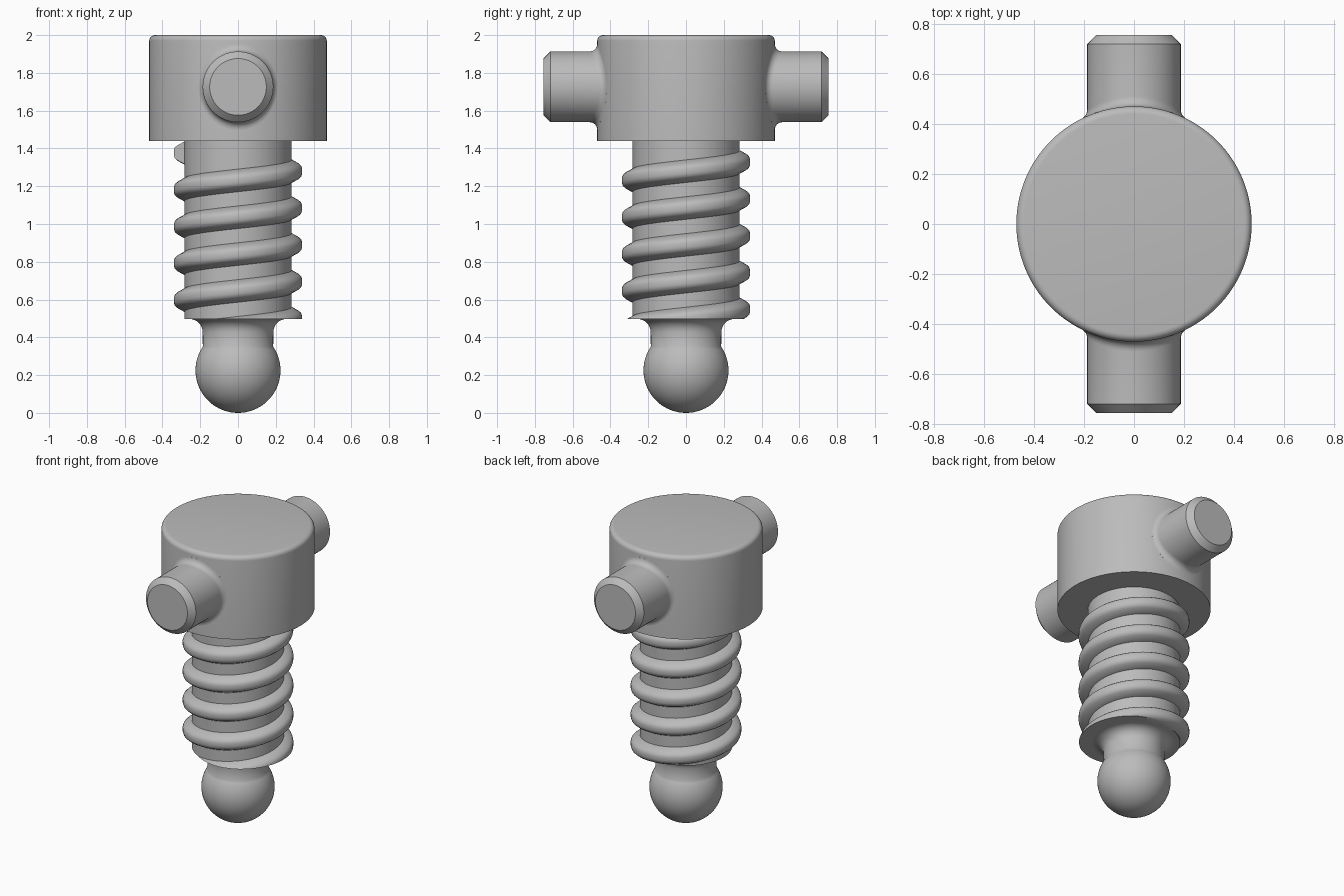
import bpy, bmesh
from math import sin, cos, pi, sqrt, radians
from mathutils import Vector

if "Cube" in bpy.data.objects:
    bpy.data.objects.remove(bpy.data.objects["Cube"], do_unlink=True)

GREY = (0.5, 0.5, 0.5, 1)
grey = bpy.data.materials.new("plain grey")
grey.use_nodes = True
grey.diffuse_color = GREY
grey.node_tree.nodes["Principled BSDF"].inputs["Base Color"].default_value = GREY

HEAD_R, CORE_R, ARM_R, BALL_R = 0.47, 0.283, 0.187, 0.225
ARM_Z, FILLET = 1.726, 0.04
HEAD_Z, CORE_Z = 1.44, 0.497


def finish(name, bm):
    bmesh.ops.recalc_face_normals(bm, faces=bm.faces)
    mesh = bpy.data.meshes.new(name)
    bm.to_mesh(mesh)
    bm.free()
    mesh.materials.append(grey)
    obj = bpy.data.objects.new(name, mesh)
    bpy.context.collection.objects.link(obj)
    bpy.ops.object.select_all(action='DESELECT')
    obj.select_set(True)
    bpy.context.view_layer.objects.active = obj
    bpy.ops.object.shade_smooth_by_angle(angle=radians(38))
    return obj


def loft(rings):
    """Skin a list of closed rings and cap both ends."""
    bm = bmesh.new()
    loops = [[bm.verts.new(p) for p in ring] for ring in rings]
    n = len(loops[0])
    for a, b in zip(loops, loops[1:]):
        for i in range(n):
            j = (i + 1) % n
            bm.faces.new((a[i], a[j], b[j], b[i]))
    bm.faces.new(loops[0])
    bm.faces.new(loops[-1])
    return bm


def revolve(name, profile, sides=96):
    """Turn a (radius, height) profile around the z axis."""
    turns = [2 * pi * i / sides for i in range(sides)]
    return finish(name, loft([[(r * cos(t), r * sin(t), z) for t in turns]
                              for r, z in profile]))


def arc(cr, cz, radius, start, end, steps):
    angles = [radians(start + (end - start) * i / steps) for i in range(steps + 1)]
    return [(cr + radius * cos(a), cz + radius * sin(a)) for a in angles]


# Head: drum with a rounded top rim
rim = 0.03
revolve("head", [(HEAD_R, HEAD_Z)] + arc(HEAD_R - rim, 2 - rim, rim, 0, 90, 6), 128)

# Shaft: ball tip, neck with a cove, straight core
cove = 0.07
revolve("shaft_and_ball",
        arc(0, BALL_R, BALL_R, -89, 34, 28)
        + arc(ARM_R + cove, CORE_Z - cove, cove, 180, 90, 8)
        + [(CORE_R, CORE_Z), (CORE_R, HEAD_Z + 0.02)])

# Thread: right-handed ridge, trimmed flush with the bottom of the core
PITCH, END_Z, STEPS = 0.195, 1.377, 72
section = [(0.25, -0.06), (0.283, -0.06), (0.323, -0.038), (0.335, -0.027),
           (0.34, -0.012), (0.34, 0.012), (0.335, 0.027), (0.323, 0.038),
           (0.283, 0.06), (0.25, 0.06)]
rings = []
for i in range(int(5.2 * STEPS) + 1):
    t = pi - 2 * pi * i / STEPS
    z = END_Z - PITCH * i / STEPS
    rings.append([(r * cos(t), r * sin(t), z + dz) for r, dz in section])
bm = loft(rings)
cut = bmesh.ops.bisect_plane(bm, geom=bm.verts[:] + bm.edges[:] + bm.faces[:],
                             plane_co=(0, 0, CORE_Z), plane_no=(0, 0, 1),
                             clear_inner=True)
edges = [e for e in cut["geom_cut"] if isinstance(e, bmesh.types.BMEdge)]
bmesh.ops.triangle_fill(bm, edges=edges, use_beauty=True)
finish("thread", bm)


# Arms: chamfered pegs blended into the drum by a rolling-ball fillet
def arm(name, side):
    sides, steps = 72, 7
    turns = [2 * pi * i / sides for i in range(sides)]

    def circle(r, y):
        return [(r * cos(a), side * y, ARM_Z + r * sin(a)) for a in turns]

    rings = [circle(0.15, 0.755), circle(ARM_R, 0.718)]
    for k in range(steps + 1):
        ring = []
        for a in turns:
            reach = ARM_R + FILLET
            x, z = reach * cos(a), reach * sin(a)
            y = sqrt((HEAD_R + FILLET) ** 2 - x * x)
            to_arm = Vector((-cos(a), 0, -sin(a)))
            to_head = Vector((-x, -y, 0)).normalized()
            p = Vector((x, y, z)) + FILLET * to_arm.slerp(to_head, k / steps)
            ring.append((p.x, side * p.y, ARM_Z + p.z))
        rings.append(ring)
    rings.append([(x * 0.97, y * 0.95, z) for x, y, z in rings[-1]])
    finish(name, loft(rings))


arm("front_arm", -1)
arm("back_arm", 1)
